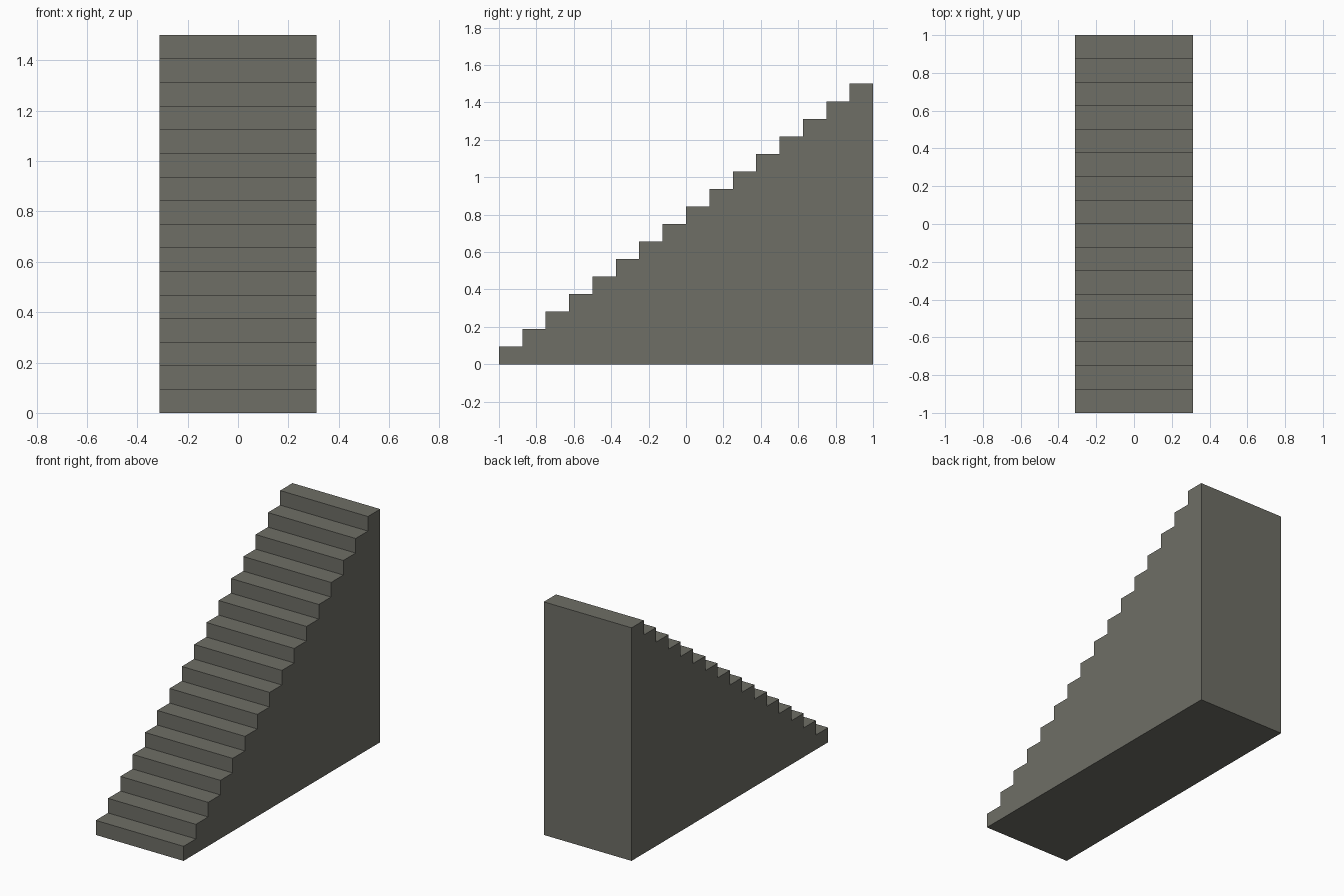
import bpy, bmesh

if "Cube" in bpy.data.objects:
    bpy.data.objects.remove(bpy.data.objects["Cube"])

STEPS, HALF_WIDTH, LENGTH, HEIGHT = 16, 0.3125, 2.0, 1.5
tread, riser = LENGTH / STEPS, HEIGHT / STEPS

stone = bpy.data.materials.new("grey stone")
stone.diffuse_color = (0.156, 0.156, 0.133, 1)
stone.use_nodes = True
stone.node_tree.nodes["Principled BSDF"].inputs["Base Color"].default_value = stone.diffuse_color

# Side profile: up each riser, back along each tread, then down the rear
profile = [(-1.0, 0.0)]
for i in range(STEPS):
    y = -1.0 + i * tread
    z = (i + 1) * riser
    profile += [(y, z), (y + tread, z)]
profile.append((1.0, 0.0))

# Solid staircase: profile extruded across the width
bm = bmesh.new()
side = bm.faces.new([bm.verts.new((-HALF_WIDTH, y, z)) for y, z in profile])
ext = bmesh.ops.extrude_face_region(bm, geom=[side], use_keep_orig=True)
moved = [g for g in ext["geom"] if isinstance(g, bmesh.types.BMVert)]
bmesh.ops.translate(bm, verts=moved, vec=(2 * HALF_WIDTH, 0, 0))
bmesh.ops.recalc_face_normals(bm, faces=bm.faces)

mesh = bpy.data.meshes.new("staircase")
bm.to_mesh(mesh)
bm.free()
mesh.materials.append(stone)
bpy.context.collection.objects.link(bpy.data.objects.new("staircase", mesh))
